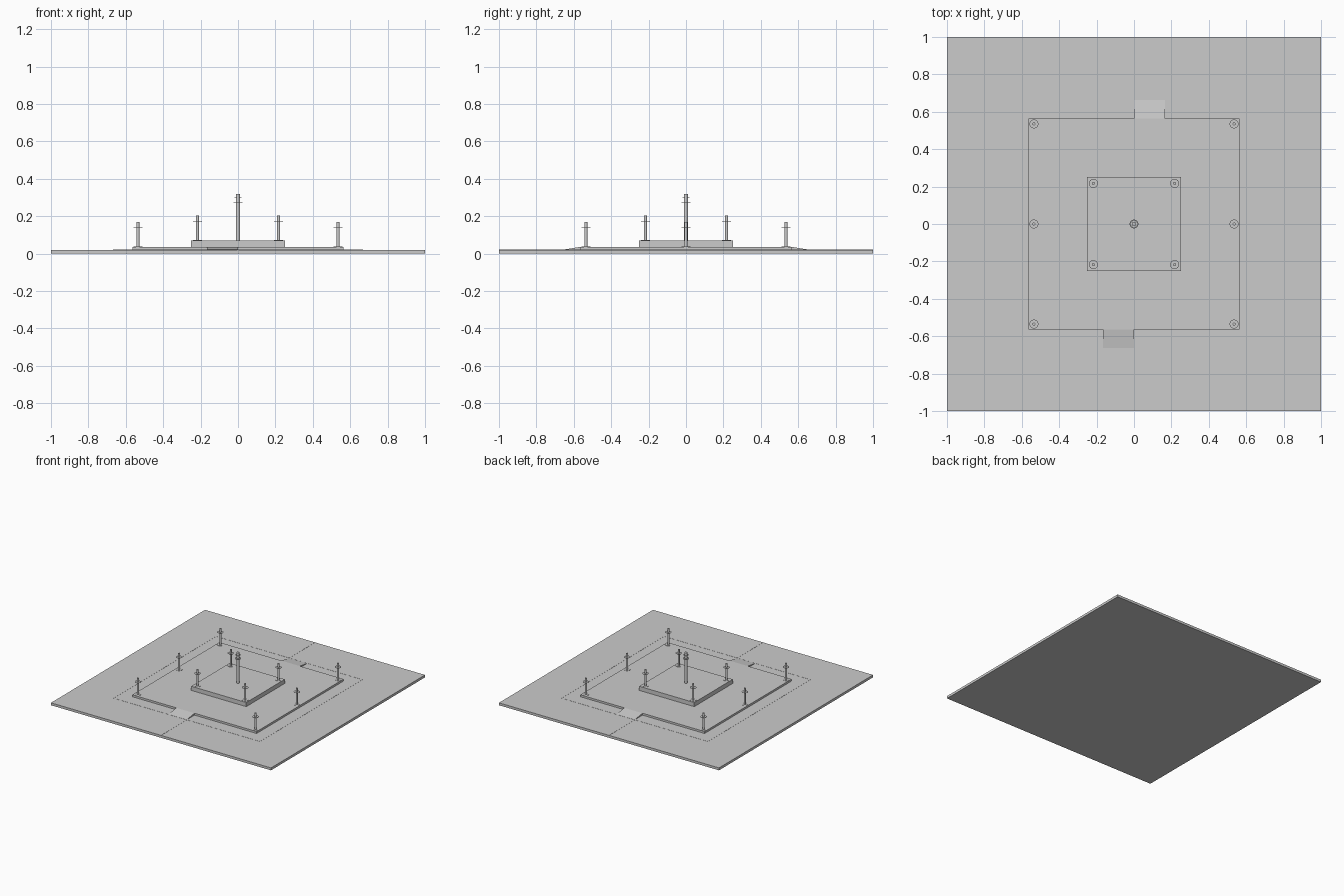
import bpy
import bmesh

cube = bpy.data.objects.get("Cube")
if cube:
    bpy.data.objects.remove(cube, do_unlink=True)

grey = bpy.data.materials.new("plain grey")
grey.use_nodes = True
colour = (0.6, 0.6, 0.6, 1)
grey.diffuse_color = colour
grey.node_tree.nodes["Principled BSDF"].inputs["Base Color"].default_value = colour

FLOOR, DECK, TOP = 0.02, 0.036, 0.07


def finish(name, bm):
    bmesh.ops.recalc_face_normals(bm, faces=bm.faces)
    mesh = bpy.data.meshes.new(name)
    bm.to_mesh(mesh)
    bm.free()
    mesh.materials.append(grey)
    obj = bpy.data.objects.new(name, mesh)
    bpy.context.collection.objects.link(obj)
    return obj


def box(name, x0, x1, y0, y1, z0, z1):
    bm = bmesh.new()
    bmesh.ops.create_cube(bm, size=1)
    for v in bm.verts:
        v.co = (x1 if v.co.x > 0 else x0,
                y1 if v.co.y > 0 else y0,
                z1 if v.co.z > 0 else z0)
    return finish(name, bm)


def post(name, x, y, rings):
    """Stack of round sections, each given as radius, bottom and top."""
    bm = bmesh.new()
    for radius, z0, z1 in rings:
        made = bmesh.ops.create_cone(bm, cap_ends=True, segments=16, radius1=radius,
                                     radius2=radius, depth=z1 - z0)
        bmesh.ops.translate(bm, verts=made["verts"], vec=(x, y, (z0 + z1) / 2))
    obj = finish(name, bm)
    for face in obj.data.polygons:
        face.use_smooth = abs(face.normal.z) < 0.5


def ramp(name, side):
    """Wedge from the floor to the deck, on one side of the middle line."""
    bm = bmesh.new()
    ends = []
    for x in (0, side * 0.165):
        ends.append([bm.verts.new((x, side * y, z)) for y, z in
                     ((0.665, FLOOR), (0.565, DECK), (0.565, FLOOR))])
    a, b = ends
    bm.faces.new(a)
    bm.faces.new(b)
    for i in range(3):
        j = (i + 1) % 3
        bm.faces.new((a[i], a[j], b[j], b[i]))
    finish(name, bm)


# Floor and raised decks, in halves that meet on the middle line
for label, x0, x1 in (("right", -1, 0), ("left", 0, 1)):
    box("floor_" + label, x0, x1, -1, 1, 0, FLOOR)
    box("deck_" + label, x0 * 0.565, x1 * 0.565, -0.565, 0.565, FLOOR, DECK)
box("centre_platform", -0.25, 0.25, -0.25, 0.25, DECK, TOP)

# Thin raised lines around the deck and along the middle of the floor
line, high = 0.002, FLOOR + 0.001
for s, label in ((-1, "front"), (1, "back")):
    edge = s * 0.665
    box("border_line_" + label, -0.665, 0.665, edge - line, edge + line, FLOOR, high)
    box("middle_line_" + label, -line, line, min(s, edge), max(s, edge), FLOOR, high)
for s, label in ((-1, "right"), (1, "left")):
    edge = s * 0.665
    box("border_line_" + label, edge - line, edge + line, -0.665, 0.665, FLOOR, high)

# Ramps
ramp("front_ramp", -1)
ramp("back_ramp", 1)


# Small posts with a thin collar
def small_post(name, x, y, z):
    post(name, x, y, ((0.008, z, z + 0.134), (0.024, z + 0.102, z + 0.104),
                      (0.024, z, z + 0.002)))


for x in (-0.535, 0.535):
    for y in (-0.535, 0, 0.535):
        small_post("deck_post", x, y, DECK)
for x in (-0.217, 0.217):
    for y in (-0.217, 0.217):
        small_post("platform_post", x, y, TOP)

# Tall middle post
post("centre_post", 0, 0, ((0.012, TOP, 0.32), (0.024, 0.27, 0.273),
                           (0.02, 0.298, 0.3)))
